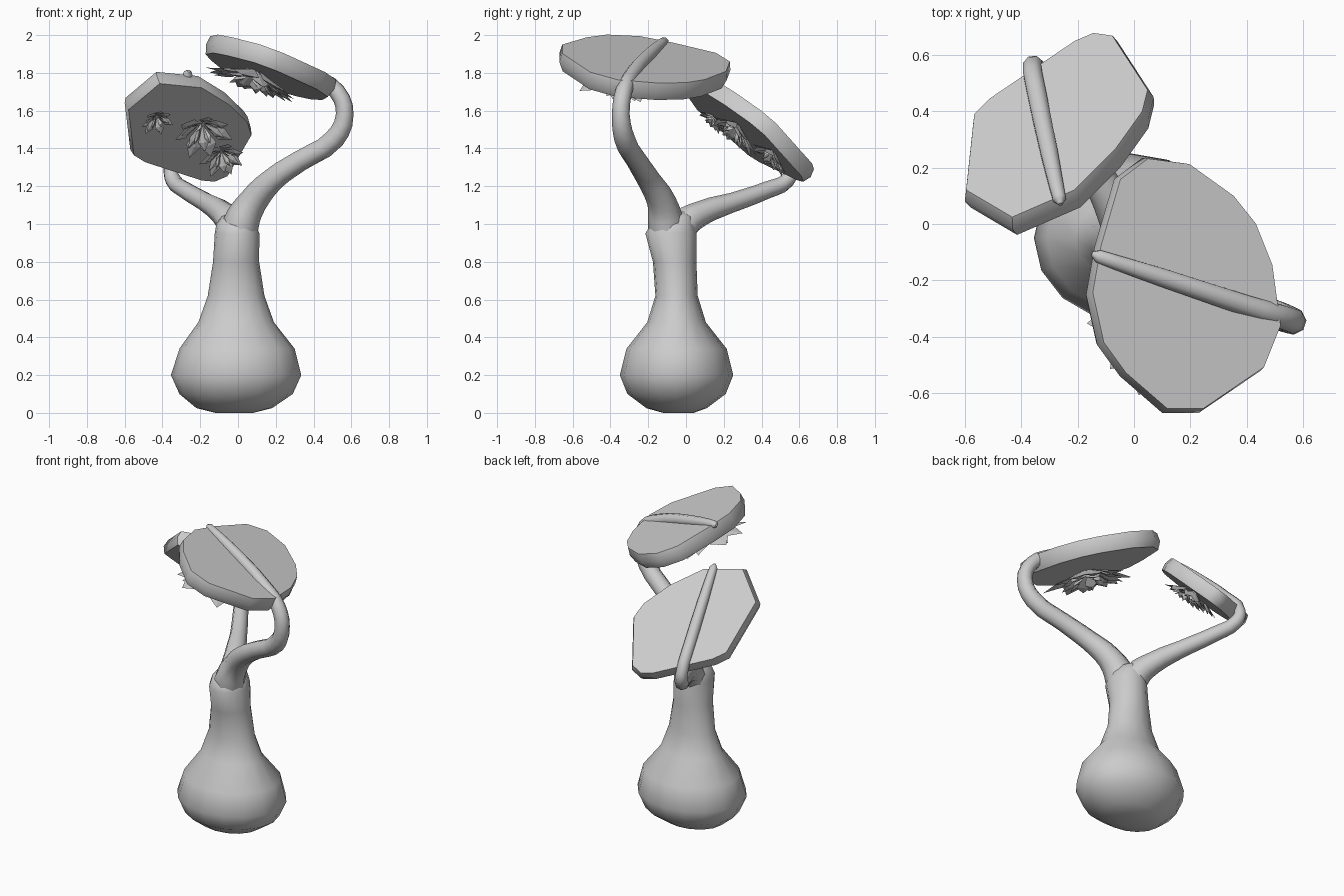
import bpy, bmesh, math, random
from mathutils import Vector

random.seed(4)
if "Cube" in bpy.data.objects:
    bpy.data.objects.remove(bpy.data.objects["Cube"])

grey = bpy.data.materials.new("plain_grey")
grey.use_nodes = True
colour = (0.6, 0.6, 0.6, 1)
grey.diffuse_color = colour
grey.node_tree.nodes["Principled BSDF"].inputs["Base Color"].default_value = colour


def finish(obj, angle):
    obj.data.materials.append(grey)
    bpy.ops.object.select_all(action='DESELECT')
    obj.select_set(True)
    bpy.context.view_layer.objects.active = obj
    if angle:
        bpy.ops.object.shade_smooth_by_angle(angle=math.radians(angle))


def make_object(name, bm, angle):
    bmesh.ops.recalc_face_normals(bm, faces=bm.faces)
    mesh = bpy.data.meshes.new(name)
    bm.to_mesh(mesh)
    bm.free()
    obj = bpy.data.objects.new(name, mesh)
    bpy.context.collection.objects.link(obj)
    finish(obj, angle)


def loft(bm, loops):
    """Skin equal-length rings of points and cap both ends."""
    rings = [[bm.verts.new(p) for p in loop] for loop in loops]
    n = len(rings[0])
    for low, high in zip(rings, rings[1:]):
        for i in range(n):
            j = (i + 1) % n
            bm.faces.new((low[i], low[j], high[j], high[i]))
    bm.faces.new(rings[0])
    bm.faces.new(rings[-1])


# Bulb and neck: height, centre x, centre y, radius x, radius y
sections = [(0, -0.02, -0.04, 0.1, 0.08), (0.025, -0.02, -0.05, 0.2, 0.16),
            (0.1, -0.01, -0.05, 0.3, 0.26), (0.2, -0.01, -0.05, 0.345, 0.3),
            (0.34, -0.005, -0.05, 0.305, 0.265), (0.48, -0.01, -0.05, 0.2, 0.155),
            (0.62, -0.01, -0.05, 0.15, 0.112), (0.8, -0.01, -0.06, 0.122, 0.115),
            (0.95, -0.005, -0.08, 0.118, 0.135), (1.0, -0.01, -0.07, 0.105, 0.115),
            (1.04, -0.01, -0.05, 0.075, 0.085), (1.065, -0.01, -0.04, 0.03, 0.04)]
bm = bmesh.new()
loft(bm, [[(cx + rx * math.cos(a), cy + ry * math.sin(a), z)
           for a in (math.tau * i / 16 for i in range(16))]
          for z, cx, cy, rx, ry in sections])
make_object("bulb_body", bm, 70)


def tube(name, points):
    """Tapered smooth tube through (x, y, z, radius) points."""
    curve = bpy.data.curves.new(name, 'CURVE')
    curve.dimensions = '3D'
    curve.bevel_depth = 1
    curve.bevel_resolution = 2
    curve.resolution_u = 3
    curve.use_fill_caps = True
    spline = curve.splines.new('BEZIER')
    spline.bezier_points.add(len(points) - 1)
    for bp, (x, y, z, r) in zip(spline.bezier_points, points):
        bp.co = (x, y, z)
        bp.radius = r
        bp.handle_left_type = bp.handle_right_type = 'AUTO'
    obj = bpy.data.objects.new(name, curve)
    bpy.context.collection.objects.link(obj)
    bpy.ops.object.select_all(action='DESELECT')
    obj.select_set(True)
    bpy.context.view_layer.objects.active = obj
    bpy.ops.object.convert(target='MESH')
    finish(bpy.context.object, 60)


# Stalks that rise from the neck and hook over the backs of the pads
tube("left_stalk", [(0, -0.09, 0.86, 0.09), (0.015, -0.105, 1.0, 0.097),
                    (0.08, -0.13, 1.12, 0.077),
                    (0.19, -0.2, 1.24, 0.063), (0.33, -0.26, 1.335, 0.057),
                    (0.51, -0.325, 1.45, 0.055), (0.565, -0.345, 1.58, 0.047),
                    (0.525, -0.33, 1.7, 0.045), (0.4, -0.29, 1.785, 0.04),
                    (0.1, -0.19, 1.9, 0.035), (-0.125, -0.115, 1.965, 0.025),
                    (-0.15, -0.105, 1.97, 0.008)])
tube("right_stalk", [(-0.01, -0.06, 0.86, 0.085), (-0.03, -0.015, 0.99, 0.085),
                     (-0.085, 0.09, 1.06, 0.066),
                     (-0.17, 0.25, 1.115, 0.052), (-0.28, 0.43, 1.18, 0.046),
                     (-0.345, 0.54, 1.235, 0.042), (-0.36, 0.56, 1.3, 0.036),
                     (-0.34, 0.44, 1.455, 0.036), (-0.3, 0.25, 1.645, 0.033),
                     (-0.265, 0.09, 1.795, 0.025), (-0.26, 0.07, 1.81, 0.008)])


class Pad:
    """Tilted slab lying on the plane z = a + b*x + c*y."""

    def __init__(self, name, outline, plane, thick, profile):
        self.a, self.b, self.c = plane
        self.normal = Vector((-self.b, -self.c, 1)).normalized()
        self.thick = thick
        mid = [self.point(x, y) for x, y in outline]
        centre = sum(mid, Vector()) / len(mid)
        bm = bmesh.new()
        loft(bm, [[centre + (p - centre) * s + self.normal * thick * h for p in mid]
                  for s, h in profile])
        make_object(name, bm, 50)

    def point(self, x, y):
        return Vector((x, y, self.a + self.b * x + self.c * y))

    def flower(self, name, x, y, radius, depth, droop, rings):
        """Rings of pointed petals opening from the underside and sagging."""
        out = -self.normal
        centre = self.point(x, y) + out * self.thick * 0.45
        u = out.orthogonal().normalized()
        v = out.cross(u)
        bm = bmesh.new()
        for k, (reach, count) in enumerate(rings):
            for i in range(count):
                a = math.tau * (i + 0.5 * k) / count + random.uniform(-0.15, 0.15)
                along = u * math.cos(a) + v * math.sin(a)
                side = out.cross(along)
                r = radius * reach * random.uniform(0.9, 1.08)
                lift = depth * (0.85 + 0.12 * k)
                half = r * 0.27
                base = centre + along * r * 0.1
                tip = centre + along * r + out * lift - Vector((0, 0, droop))
                belly = base.lerp(tip, 0.6) + out * lift * 0.1
                ridge = out * radius * 0.06
                ends = [bm.verts.new(p) for p in (base, belly - side * half, tip, belly + side * half)]
                low, high = bm.verts.new(belly + ridge), bm.verts.new(belly - ridge * 0.5)
                for j in range(4):
                    p, q = ends[j], ends[(j + 1) % 4]
                    bm.faces.new((p, q, low))
                    bm.faces.new((q, p, high))
        make_object(name, bm, 0)


# Left pad, tilted overhead, with one large flower underneath
left_pad = Pad("left_pad", [(-0.14, -0.08), (-0.07, 0.16), (0.03, 0.235), (0.18, 0.215),
                            (0.34, 0.1), (0.42, 0), (0.48, -0.15), (0.51, -0.37),
                            (0.45, -0.52), (0.23, -0.67), (0.1, -0.67), (-0.05, -0.54),
                            (-0.13, -0.43), (-0.17, -0.25)],
               (1.855, -0.37, -0.13), 0.1, ((0.95, -0.5), (1, 0), (0.98, 0.5)))
left_pad.flower("left_flower", 0.11, -0.32, 0.27, 0.095, 0,
                ((1, 9), (0.78, 8), (0.5, 5)))

# Right pad, steeply tilted, with three smaller flowers
right_pad = Pad("right_pad", [(-0.13, 0.66), (-0.06, 0.65), (0.07, 0.45), (0.05, 0.37),
                              (-0.05, 0.23), (-0.2, 0.08), (-0.43, -0.02), (-0.6, 0.08),
                              (-0.57, 0.36), (-0.51, 0.42), (-0.2, 0.63)],
                (1.895, 0.3, -0.92), 0.09, ((0.97, -0.5), (1, 0), (0.96, 0.5)))
small = ((1, 7), (0.75, 6), (0.45, 4))
right_pad.flower("upper_flower", -0.44, 0.175, 0.095, 0.03, 0.02, small)
right_pad.flower("middle_flower", -0.2, 0.3, 0.16, 0.045, 0.04, small)
right_pad.flower("lower_flower", -0.1, 0.49, 0.125, 0.04, 0.03, small)
